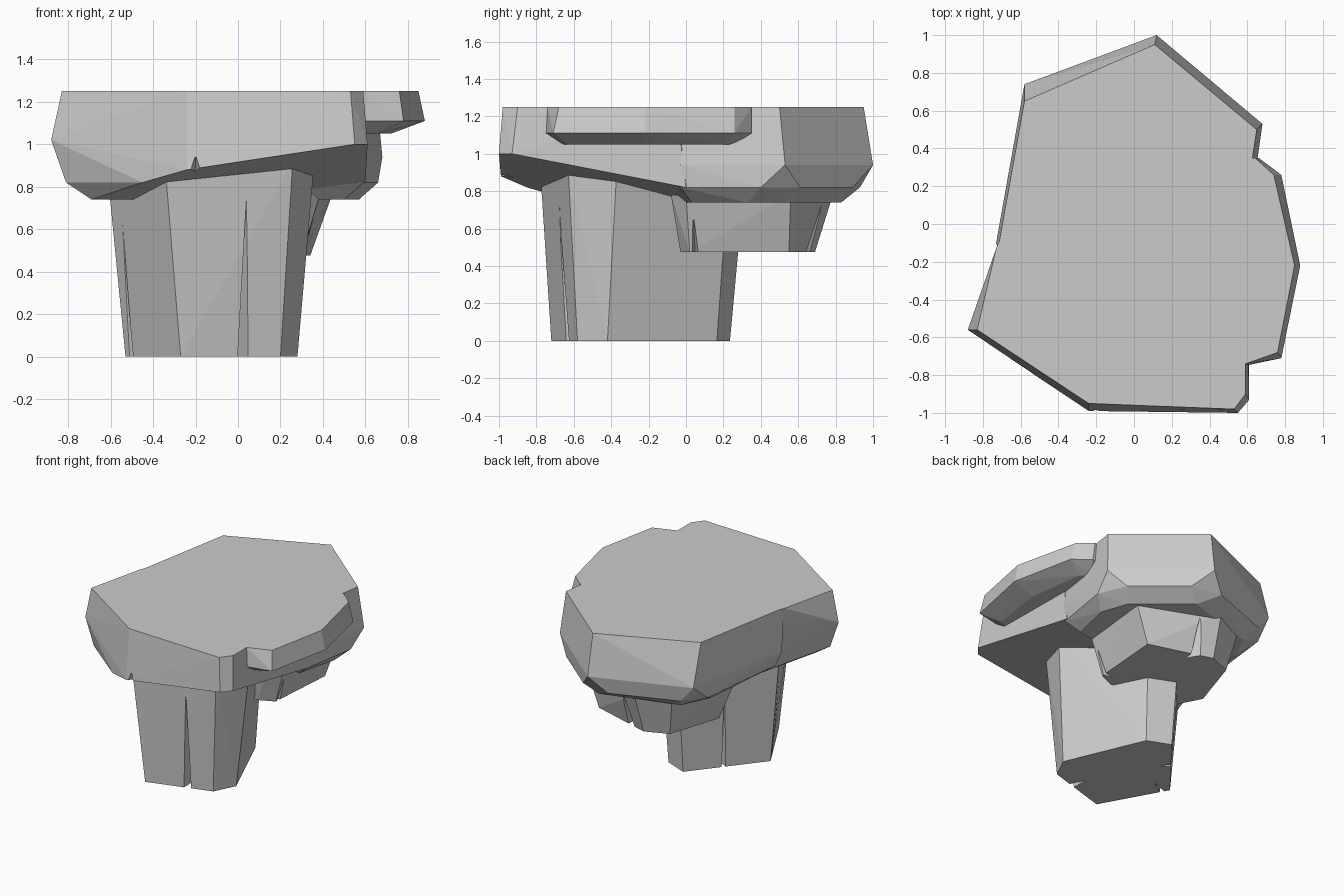
import bpy, bmesh
from mathutils import Vector

if "Cube" in bpy.data.objects:
    bpy.data.objects.remove(bpy.data.objects["Cube"])


def ring(z, pts):
    """Lift a flat outline to height z."""
    return [(x, y, z) for x, y in pts]


def hull(name, pts):
    """Flat-faced convex rock through the given corner points."""
    bm = bmesh.new()
    vs = [bm.verts.new(p) for p in pts]
    res = bmesh.ops.convex_hull(bm, input=vs)
    junk = set(res["geom_interior"]) | set(res["geom_unused"])
    bmesh.ops.delete(bm, geom=[g for g in junk if isinstance(g, bmesh.types.BMVert)], context='VERTS')
    bmesh.ops.dissolve_limit(bm, angle_limit=0.03, verts=bm.verts, edges=bm.edges)
    bmesh.ops.recalc_face_normals(bm, faces=bm.faces)
    me = bpy.data.meshes.new(name)
    bm.to_mesh(me)
    bm.free()
    ob = bpy.data.objects.new(name, me)
    bpy.context.collection.objects.link(ob)
    return ob


def crack(target, low, high, inward, width):
    """Cut a thin wedge that narrows from low to high into the rock."""
    a, b = Vector(low), Vector(high)
    reach = Vector((inward[0], inward[1], 0))
    d = reach.normalized()
    side = Vector((-d.y, d.x, 0)) * width
    out = d * 0.06
    cutter = hull("crack_cutter", [a - out + side * 2, a - out - side * 2, a + reach,
                                   b - out + side * .3, b - out - side * .3, b + d * 0.01])
    cutter.hide_render = True
    mod = target.modifiers.new("crack", 'BOOLEAN')
    mod.operation = 'DIFFERENCE'
    mod.solver = 'EXACT'
    mod.object = cutter
    bpy.context.view_layer.update()
    me = bpy.data.meshes.new_from_object(target.evaluated_get(bpy.context.evaluated_depsgraph_get()))
    target.modifiers.clear()
    target.data = me
    bpy.data.objects.remove(cutter)


# Front half of the table rock, with a tilted underside
front_rock = hull("front_rock",
    ring(1.25, [(-.83, -.56), (-.24, -.95), (.53, -.98), (.59, -.90), (.59, -.05), (.1, .3), (-.55, .3), (-.73, -.13)])
    + [(-.88, -.56, 1.02), (-.24, -.99, .88), (.55, -1.0, 1.0), (.61, -.93, 1.0), (.60, 0, .82),
       (-.45, -.85, .82), (-.81, -.56, .82), (-.69, -.57, .74), (-.5, -.46, .74),
       (.3, .17, .74), (-.5, .2, .74)])
crack(front_rock, (-.2, -.97, .84), (-.2, -.97, .94), (0, .08), .02)

# Back half of the table rock, with bevelled lower corners
back_rock = hull("back_rock",
    ring(1.25, [(.11, .95), (.65, .50), (.57, -.03), (-.3, -.3), (-.72, -.13), (-.58, .65)])
    + ring(.94, [(.12, 1.0), (.68, .53), (.60, -.03), (-.58, .74), (-.73, -.10)])
    + ring(.82, [(.66, .40), (.57, .61), (.235, .89), (.0, .93), (-.48, .75), (-.6, .6), (-.68, -.1), (.59, -.03)])
    + ring(.74, [(.57, .33), (.5, .53), (.14, .83), (-.42, .66), (-.52, .45), (-.55, -.2), (.5, .03)]))

# Overhanging slab on the right
side_slab = hull("side_slab",
    ring(1.25, [(.5, .35), (.64, .35), (.74, .26), (.85, -.22), (.76, -.68), (.59, -.74), (.5, -.74)])
    + ring(1.11, [(.5, .35), (.66, .35), (.78, .26), (.88, -.22), (.78, -.71), (.59, -.75), (.5, -.75)])
    + ring(1.05, [(.5, .26), (.60, .26), (.66, .20), (.72, -.22), (.66, -.62), (.59, -.66), (.5, -.66)]))

# Supporting pillar
pillar = hull("pillar",
    ring(0, [(-.27, -.72), (.20, -.58), (.28, -.42), (.03, .165), (-.14, .235), (-.53, -.25)])
    + ring(.92, [(-.345, -.78), (.258, -.63), (.36, -.37), (.06, .23), (-.15, .32), (-.62, -.24)]))
crack(pillar, (.025, -.64, -.01), (.045, -.70, .80), (-.03, .13), .02)
crack(pillar, (-.50, -.30, -.01), (-.55, -.34, .62), (.12, .06), .012)
crack(pillar, (-.32, .01, -.01), (-.37, .06, .72), (.06, -.05), .012)

# Lower chunk hanging under the back
lower_chunk = hull("lower_chunk",
    ring(.475, [(.19, -.03), (.30, .02), (.34, .55), (-.13, .69), (-.30, .62), (-.43, .22), (-.3, -.03)])
    + ring(.78, [(.30, -.08), (.39, 0), (.45, .56), (-.12, .785), (-.36, .68), (-.55, .2), (-.35, -.08)]))
crack(lower_chunk, (.0, .65, .46), (.02, .71, .72), (.02, -.09), .025)
crack(lower_chunk, (.30, .05, .46), (.35, .04, .65), (-.08, 0), .015)
